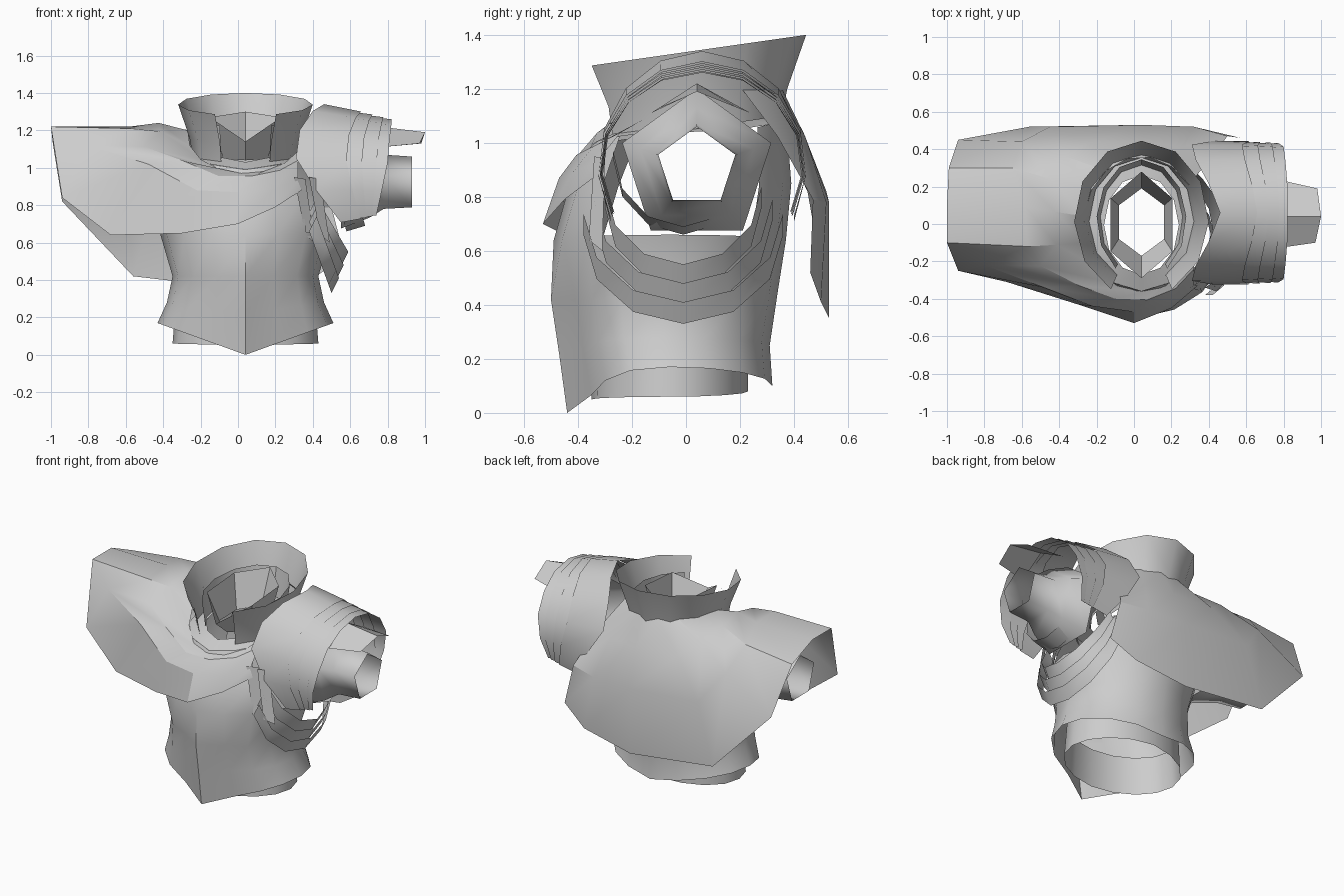
import bpy
import bmesh
from math import sin, cos, pi, radians

if "Cube" in bpy.data.objects:
    bpy.data.objects.remove(bpy.data.objects["Cube"])

GREY = (0.61, 0.61, 0.61, 1)
steel = bpy.data.materials.new("plain grey")
steel.use_nodes = True
steel.diffuse_color = GREY
steel.node_tree.nodes["Principled BSDF"].inputs["Base Color"].default_value = GREY
MID = 0.04  # centre line of the body


def loft(name, rows, closed=False, skip=None, angle=35):
    """Skin a surface across rows of points, leaving out faces that match skip."""
    bm = bmesh.new()
    grid = [[bm.verts.new(p) for p in row] for row in rows]
    count = len(rows[0])
    for low, high in zip(grid, grid[1:]):
        for i in range(count if closed else count - 1):
            j = (i + 1) % count
            face = bm.faces.new((low[i], low[j], high[j], high[i]))
            if skip and skip(face.calc_center_median()):
                bm.faces.remove(face)
    bmesh.ops.recalc_face_normals(bm, faces=bm.faces)
    mesh = bpy.data.meshes.new(name)
    bm.to_mesh(mesh)
    bm.free()
    mesh.materials.append(steel)
    obj = bpy.data.objects.new(name, mesh)
    bpy.context.collection.objects.link(obj)
    bpy.ops.object.select_all(action="DESELECT")
    obj.select_set(True)
    bpy.context.view_layer.objects.active = obj
    bpy.ops.object.shade_smooth_by_angle(angle=radians(angle))


def steps(start, end, count):
    return [start + (end - start) * i / (count - 1) for i in range(count)]


def body_ring(front_z, side_z, back_z, width, front, back, count=16):
    """Horizontal body section whose height changes from front to back."""
    ring = []
    for i in range(count):
        turn = 2 * pi * i / count
        facing = cos(turn)
        end_z = front_z if facing > 0 else back_z
        z = end_z + (side_z - end_z) * abs(sin(turn))
        y = (front + back) / 2 + (front - back) / 2 * facing
        ring.append((MID + width * sin(turn), y, z))
    return ring


# Breastplate and back, with a pointed hem and open armholes
def armhole(c):
    return abs(c.x - MID) > 0.26 and 0.7 < c.z < 1.08


sections = [
    (0, .17, .1, .47, -.44, .32),
    (.22, .28, .25, .42, -.47, .31),
    (.42, .42, .45, .39, -.5, .34),
    (.64, .66, .64, .46, -.49, .37),
    (.85, .83, .85, .42, -.43, .39),
    (.99, 1.04, 1.1, .33, -.35, .37),
]
# Flatten the lower front on each side of the centre so it forms a keel
rows = [body_ring(*s) for s in sections]
for row in rows[:3]:
    for i, inset in ((1, .06), (-1, .06), (2, .03), (-2, .03)):
        x, y, z = row[i]
        row[i] = (x, y + inset, z)
loft("breastplate", rows, True, armhole)

# Short skirt below the breastplate
loft("under_skirt", [body_ring(.05, .06, .08, .39, -.35, .23),
                     body_ring(.3, .3, .3, .37, -.34, .23)], True)

# Neck guard, narrowing to an opening and rising to a dipped inner collar
loft("neck_base", [body_ring(.99, 1.04, 1.1, .32, -.36, .37, 12),
                   body_ring(1.03, 1.07, 1.1, .2, -.27, .26, 12)], True)
loft("inner_collar", [body_ring(1.04, 1.05, 1.08, .14, -.17, .19, 6),
                      body_ring(1.14, 1.27, 1.3, .19, -.29, .28, 6)], True, angle=20)


def collar(name, opening, levels, count=11):
    """Standing collar open at the front; levels hold radii and heights."""
    rows = []
    for width, depth, front_z, back_z in levels:
        row = []
        for turn in steps(-opening, opening, count):
            lean = (1 + cos(turn)) / 2
            row.append((MID + width * sin(turn), 0.025 + depth * cos(turn),
                        front_z + (back_z - front_z) * lean))
        rows.append(row)
    loft(name, rows)


collar("middle_collar", radians(145), [(.22, .29, 1.02, 1.1), (.24, .32, 1.22, 1.28)])
collar("outer_collar", radians(153), [(.28, .33, 1, 1.1), (.3, .35, 1.13, 1.2),
                                      (.36, .42, 1.28, 1.4)])

# Cape wrapped from the chest over the right shoulder and across the back
shoulder_line = [
    (.32, -.33, .93), (.2, -.42, .89), (0, -.47, .87), (-.22, -.44, .88),
    (-.48, -.34, 1.02), (-.8, -.22, 1.12), (-.57, -.12, 1.21), (-.58, .09, 1.22),
    (-.65, .3, 1.17), (-.6, .44, 1.02), (-.45, .52, .82), (.04, .53, .78),
    (.32, .52, .78), (.5, .47, .79),
]
hem_line = [
    (.34, -.33, .88), (.2, -.45, .79), (0, -.53, .7), (-.3, -.43, .65),
    (-.68, -.31, .64), (-.94, -.25, .84), (-1, -.1, 1.22), (-1, .1, 1.22),
    (-.99, .3, 1.13), (-.94, .45, .82), (-.56, .52, .42), (.04, .53, .35),
    (.4, .5, .41), (.57, .46, .52),
]
neck_line = []
for turn in steps(radians(65), radians(-235), len(hem_line)):
    back = (1 - cos(turn)) / 2
    height = 0.97 + 0.23 * min(1, back * 1.8)
    neck_line.append((MID + 0.31 * sin(turn), -0.36 * cos(turn), height))
upper_line = []
for near, far in zip(neck_line, shoulder_line):
    x, y, z = [(a + b) / 2 for a, b in zip(near, far)]
    upper_line.append((x, y, z + 0.03))
loft("cape", [neck_line, upper_line, shoulder_line, hem_line], angle=25)

# Left pauldron: overlapping plates that arch over the shoulder
inner_edge = [.55, .42, .31, .33, .4, .46, .4, .33, .31, .42, .55]
outer_edge = [.74, .77, .8, .81, .82, .82, .82, .81, .8, .77, .74]
arch = [radians(a) for a in steps(-118, 118, len(inner_edge))]


def plate_row(along, lift):
    row = []
    for a, b, turn in zip(inner_edge, outer_edge, arch):
        height = 0.43 - 0.09 * along + lift
        reach = 0.385 - 0.02 * along + lift
        row.append((a + (b - a) * along, 0.06 + reach * sin(turn),
                    0.91 + height * cos(turn)))
    return row


for number, (start, end) in enumerate([(0, .55), (.5, .72), (.66, .88), (.82, 1)]):
    loft(f"pauldron_plate_{number}", [plate_row(start, 0), plate_row(end, 0.01)])


# Curved bands hanging beneath the left arm
def band(name, reach, end_z, low_z, inner_x, low_x, rise, out):
    rows = []
    for up in (0, 1):
        row = []
        for turn in steps(-pi / 2, pi / 2, 7):
            low = cos(turn)
            row.append((inner_x + (low_x - inner_x) * low + up * out,
                        -0.01 + reach * sin(turn),
                        end_z + (low_z - end_z) * low + up * rise))
        rows.append(row)
    loft(name, rows)


for number in range(3):
    band(f"underarm_band_{number}", 0.37 - 0.04 * number, 0.66 + 0.05 * number,
         0.33 + 0.07 * number, 0.38, 0.5 + 0.025 * number, 0.08, 0.04)
band("armpit_band", 0.26, 0.94, 0.66, 0.5, 0.58, 0.03, 0.1)

# Flat straps joining the bands to the chest
for number, x in enumerate((.3, .38)):
    top = [(x, -.34, .95), (x + .06, -.3, .94)]
    bottom = [(x + .06, -.36, .64), (x + .11, -.31, .6)]
    loft(f"chest_strap_{number}", [top, bottom])


# Five-sided sleeves, open at both ends
def sleeve(name, stations):
    rows = []
    for x, radius in stations:
        turns = [2 * pi * i / 5 for i in range(5)]
        rows.append([(x, MID + radius * sin(t), 0.91 + radius * cos(t)) for t in turns])
    loft(name, rows, True, angle=75)


sleeve("left_sleeve", [(.93, .15), (.78, .16), (.7, .22), (.55, .29)])
sleeve("right_sleeve", [(-.87, .15), (-.7, .17), (-.45, .26)])

# Ridged guard above the left sleeve
loft("sleeve_guard", [[(.76, -.13, 1.11), (.76, MID, 1.22), (.76, .24, 1.11)],
                      [(.97, -.1, 1.13), (1, MID, 1.19), (.98, .19, 1.13)]])
